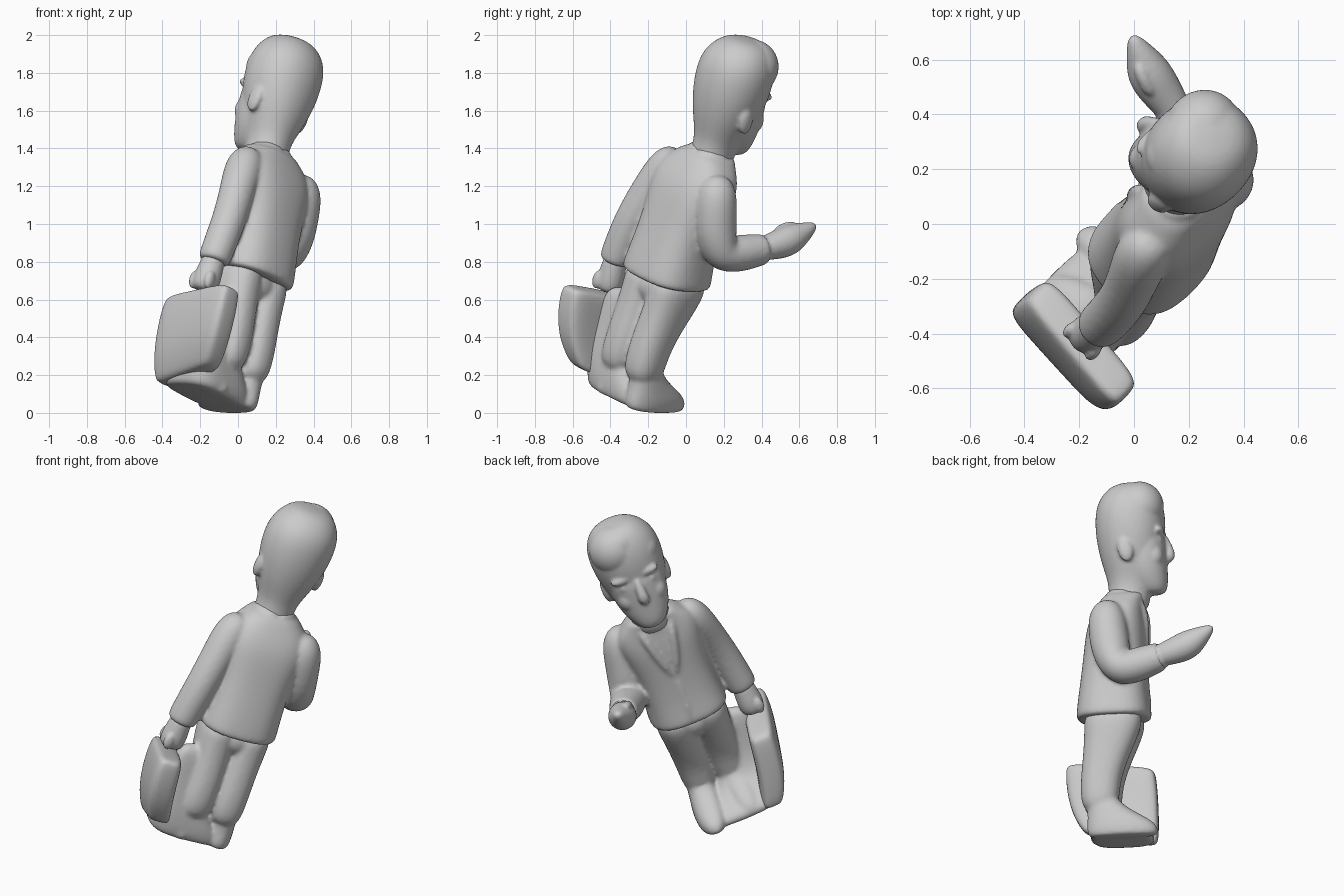
import bpy, bmesh, math
from mathutils import Matrix, Vector

# The figure is built upright (x = its right, y = forward, z = up), then turned and tipped
POSE = Matrix.Rotation(math.radians(45), 4, 'Z') @ Matrix.Rotation(math.radians(20), 4, 'Y')
MID = -0.28
objects = []


def skin(bm, rings):
    rows = [[bm.verts.new(p) for p in ring] for ring in rings]
    n = len(rows[0])
    for lo, hi in zip(rows, rows[1:]):
        for i in range(n):
            bm.faces.new((lo[i], lo[(i + 1) % n], hi[(i + 1) % n], hi[i]))
    bm.faces.new(rows[0][::-1])
    bm.faces.new(rows[-1])


def loft(bm, sections, power=2.3, n=24):
    """Level superellipse sections: x, y, z, half width, half depth."""
    rings = []
    for x, y, z, rx, ry in sections:
        ring = []
        for i in range(n):
            t = 2 * math.pi * i / n
            c, s = math.cos(t), math.sin(t)
            ring.append((x + rx * math.copysign(abs(c) ** (2 / power), c),
                         y + ry * math.copysign(abs(s) ** (2 / power), s), z))
        rings.append(ring)
    skin(bm, rings)


def tube(bm, path, n=14):
    """Round sections along a path: x, y, z, radius."""
    pts = [Vector(p[:3]) for p in path]
    side = None
    rings = []
    for k, p in enumerate(pts):
        d = (pts[min(k + 1, len(pts) - 1)] - pts[max(k - 1, 0)]).normalized()
        if side is None:
            side = d.orthogonal()
        side = (side - d * side.dot(d)).normalized()
        up = d.cross(side)
        rings.append([p + path[k][3] * (side * math.cos(2 * math.pi * i / n) + up * math.sin(2 * math.pi * i / n))
                      for i in range(n)])
    skin(bm, rings)


def ball(bm, pos, rad, tilt=0):
    m = Matrix.Translation(pos) @ Matrix.Rotation(math.radians(tilt), 4, 'X') @ Matrix.Diagonal((*rad, 1))
    bmesh.ops.create_uvsphere(bm, u_segments=20, v_segments=12, radius=1, matrix=m)


def fuse(name, bm, voxel=0.012, smooth=5):
    """Merge overlapping volumes into one soft, cast-looking surface."""
    bmesh.ops.recalc_face_normals(bm, faces=bm.faces)
    me = bpy.data.meshes.new(name)
    bm.to_mesh(me)
    bm.free()
    ob = bpy.data.objects.new(name, me)
    bpy.context.collection.objects.link(ob)
    ob.modifiers.new("round", 'SUBSURF').levels = 2
    ob.modifiers["round"].render_levels = 2
    r = ob.modifiers.new("fuse", 'REMESH')
    r.mode, r.voxel_size, r.use_smooth_shade = 'VOXEL', voxel, True
    s = ob.modifiers.new("soften", 'SMOOTH')
    s.factor, s.iterations = 0.5, smooth
    ob.matrix_world = POSE
    objects.append(ob)
    return ob


# Head: neck, skull and jaw
bm = bmesh.new()
loft(bm, [(MID, -.01, 1.27, .12, .12), (MID, -.01, 1.38, .11, .115), (MID, .01, 1.45, .12, .135),
          (MID, .01, 1.55, .165, .17), (MID, .01, 1.66, .198, .195), (MID, .01, 1.77, .212, .203),
          (MID + .003, .01, 1.87, .20, .19), (MID + .01, .02, 1.95, .15, .145), (MID + .01, .03, 1.99, .08, .08)], 2.1)
loft(bm, [(MID, .12, 1.37, .06, .07), (MID, .105, 1.41, .10, .11), (MID, .08, 1.50, .15, .135),
          (MID, .06, 1.62, .17, .155), (MID, .05, 1.75, .17, .155)], 2.2)
# Swept hair with a parting on the left
ball(bm, (MID + .05, .07, 1.845), (.148, .14, .145))
ball(bm, (MID + .02, .11, 1.88), (.12, .085, .095), 10)
ball(bm, (MID - .085, .06, 1.79), (.11, .12, .11))
# Nose, brows, cheeks, lips and ears
tube(bm, [(MID, .19, 1.70, .02), (MID, .22, 1.63, .026), (MID, .235, 1.58, .036), (MID, .205, 1.55, .025)])
ball(bm, (MID, .19, 1.49), (.06, .025, .016))
ball(bm, (MID, .18, 1.46), (.05, .025, .014))
for k in (-1, 1):
    ball(bm, (MID + k * .075, .175, 1.705), (.07, .032, .024))
    ball(bm, (MID + k * .075, .178, 1.655), (.034, .02, .02))
    ball(bm, (MID + k * .085, .14, 1.57), (.06, .06, .065))
    ball(bm, (MID + k * .18, -.01, 1.60), (.026, .045, .07), 12)
for v in bm.verts:
    v.co.z += .03 * min(max((v.co.z - 1.4) / .4, 0), 1)
fuse("head", bm, 0.01, 4)

# Jacket: torso with flared hem
bm = bmesh.new()
loft(bm, [(MID, -.115, .655, .225, .205), (MID, -.115, .675, .236, .218), (MID, -.115, .80, .222, .20),
          (MID, -.10, 1.0, .216, .182), (MID, -.085, 1.18, .25, .175), (MID, -.07, 1.28, .24, .145),
          (MID, -.045, 1.35, .16, .125), (MID, -.02, 1.39, .125, .12)], 2.6)
# Right sleeve, bent forward
tube(bm, [(-.11, -.11, 1.31, .06), (-.07, -.125, 1.235, .112), (-.045, -.115, 1.10, .116), (-.015, -.095, .98, .113),
          (.006, -.05, .905, .11), (.035, .04, .915, .105), (.07, .18, .955, .085), (.075, .20, .96, .08)])
# Left sleeve, hanging
tube(bm, [(-.45, -.08, 1.32, .06), (-.49, -.09, 1.235, .112), (-.54, -.14, 1.06, .096), (-.578, -.175, .88, .093),
          (-.612, -.175, .66, .09), (-.614, -.175, .63, .085)])
# Lapels, collar and front edge
for k in (-1, 1):
    tube(bm, [(MID + k * .10, .0, 1.38, .022), (MID + k * .085, .065, 1.31, .028),
              (MID + k * .07, .085, 1.2, .026), (MID + k * .01, .078, .98, .016)])
    tube(bm, [(MID, -.13, 1.38, .022), (MID + k * .09, -.09, 1.385, .024), (MID + k * .105, .0, 1.375, .022)])
tube(bm, [(MID, .075, .98, .014), (MID, .08, .83, .014), (MID + .01, .09, .68, .014)])
fuse("jacket", bm)

# Right hand, pointing forward
bm = bmesh.new()
tube(bm, [(.065, .15, .95, .06), (.078, .22, .97, .07), (.082, .29, .99, .083), (.087, .36, 1.02, .085),
          (.098, .42, 1.06, .058), (.11, .495, 1.11, .018)])
tube(bm, [(.03, .28, 1.03, .025), (.035, .35, 1.07, .03), (.06, .41, 1.085, .022)])
tube(bm, [(.068, .17, .952, .082), (.078, .205, .963, .082)])
fuse("right_hand", bm, 0.009, 3)

# Left hand, gripping the top of the case
bm = bmesh.new()
tube(bm, [(-.612, -.175, .69, .06), (-.615, -.17, .60, .068), (-.62, -.165, .53, .078), (-.62, -.165, .46, .065)])
for i in range(4):
    ball(bm, (-.655, -.225 + i * .038, .52), (.032, .024, .05))
fuse("left_hand", bm, 0.009, 3)

# Trousers and shoes
bm = bmesh.new()
for k in (-1, 1):
    toe = -.02 if k < 0 else 0
    loft(bm, [(MID + k * .095, -.20, .10, .095, .11), (MID + k * .09, -.205, .28, .10, .11),
              (MID + k * .092, -.155, .46, .105, .135), (MID + k * .098, -.115, .60, .113, .165),
              (MID + k * .10, -.11, .72, .11, .17)])
    loft(bm, [(MID + k * .115, -.075 + toe, -.035, .07, .175 + toe), (MID + k * .115, -.075 + toe, -.02, .085, .205 + toe),
              (MID + k * .113, -.08 + toe, .04, .09, .20 + toe), (MID + k * .108, -.13, .10, .082, .145),
              (MID + k * .10, -.18, .16, .08, .10), (MID + k * .10, -.19, .22, .07, .08)])
ball(bm, (MID, -.12, .62), (.17, .155, .12))
# Base slab and web joining the legs to the case
loft(bm, [(-.34, -.09, -.035, .20, .15), (-.345, -.09, -.02, .225, .18), (-.36, -.10, .03, .22, .18),
          (-.40, -.15, .09, .19, .13), (-.45, -.19, .18, .14, .085), (-.48, -.195, .36, .11, .06),
          (-.49, -.195, .54, .09, .05)], 3.2)
fuse("trousers_and_shoes", bm)

# Briefcase, leaning in at the bottom, with raised rear end
bm = bmesh.new()
loft(bm, [(-.54, -.115, .02, .05, .18), (-.545, -.12, .035, .068, .215), (-.59, -.15, .15, .08, .25),
          (-.615, -.165, .30, .083, .262), (-.624, -.17, .43, .077, .258), (-.624, -.17, .46, .06, .24)], 5, 32)
for v in bm.verts:
    low_part = 1 - min(max(v.co.z / .45, 0), 1)
    v.co.z -= (v.co.y + .15) * (.11 + .12 * low_part)
    v.co.x += (v.co.y + .15) * .12
fuse("briefcase", bm, 0.011, 4)

# Settle the figure on the ground
bpy.context.view_layer.update()
deps = bpy.context.evaluated_depsgraph_get()
low = min((POSE @ v.co).z for o in objects for v in o.evaluated_get(deps).data.vertices)
for o in objects:
    o.matrix_world = Matrix.Translation((0, 0, -low)) @ POSE
